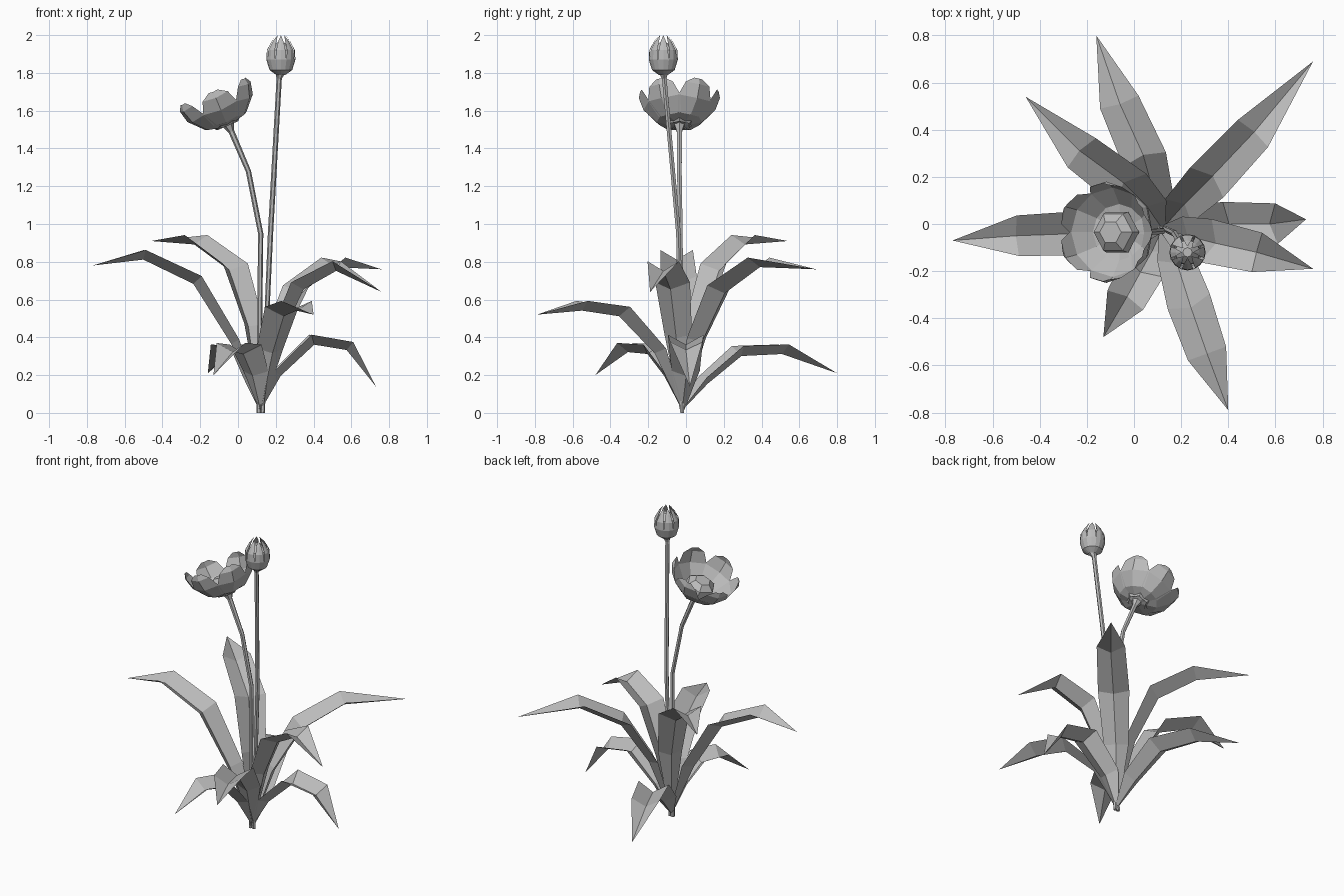
import bpy
from math import sin, cos, pi, radians
from mathutils import Vector, Matrix

cube = bpy.data.objects.get("Cube")
if cube:
    bpy.data.objects.remove(cube, do_unlink=True)

grey = bpy.data.materials.new("plain_grey")
grey.use_nodes = True
colour = (0.5, 0.5, 0.5, 1)
grey.diffuse_color = colour
grey.node_tree.nodes["Principled BSDF"].inputs["Base Color"].default_value = colour


def make(name, verts, faces, matrix=None):
    mesh = bpy.data.meshes.new(name)
    mesh.from_pydata(verts, [], faces)
    if matrix:
        mesh.transform(matrix)
    mesh.materials.append(grey)
    obj = bpy.data.objects.new(name, mesh)
    bpy.context.collection.objects.link(obj)
    return obj


def grid_faces(rows, cols, closed=False):
    """Quads joining consecutive rows of points."""
    faces = []
    for r in range(rows - 1):
        for c in range(cols if closed else cols - 1):
            d = (c + 1) % cols
            faces.append((r * cols + c, r * cols + d, (r + 1) * cols + d, (r + 1) * cols + c))
    return faces


ROOT = Vector((0.12, -0.02, 0.015))


def leaf(name, *points):
    """Folded blade: three points across each station, ending in a tip."""
    path = [ROOT] + [Vector(p) for p in points]
    flat = path[-1] - ROOT
    side = Vector((-flat.y, flat.x, 0)).normalized()
    verts = []
    for i in range(4):
        along = (path[i + 1] - path[max(i - 1, 0)]).normalized()
        up = along.cross(side)
        half = (0.012, 0.075, 0.095, 0.086)[i]
        lift = up * half * 0.5
        verts += [path[i] + side * half + lift, path[i] - lift * 0.2, path[i] - side * half + lift]
    verts.append(path[-1])
    faces = grid_faces(4, 3) + [(9, 10, 12), (10, 11, 12)]
    return make(name, verts, faces)


# Arching leaves around the root
leaf("back_low_leaf", (0.09, 0.11, 0.16), (0.04, 0.29, 0.31), (-0.06, 0.51, 0.32), (-0.16, 0.8, 0.21))
leaf("back_left_leaf", (0.21, 0.08, 0.38), (0.33, 0.2, 0.64), (0.51, 0.39, 0.78), (0.76, 0.69, 0.76))
leaf("back_right_leaf", (0.06, 0.07, 0.46), (-0.04, 0.17, 0.76), (-0.23, 0.31, 0.9), (-0.46, 0.54, 0.91))
leaf("right_leaf", (-0.03, -0.03, 0.37), (-0.23, -0.04, 0.69), (-0.5, -0.05, 0.82), (-0.77, -0.07, 0.78))
leaf("front_low_leaf", (0.08, -0.11, 0.2), (0.03, -0.2, 0.32), (-0.03, -0.31, 0.33), (-0.13, -0.48, 0.2))
leaf("front_leaf", (0.18, -0.16, 0.32), (0.24, -0.35, 0.52), (0.31, -0.55, 0.55), (0.4, -0.79, 0.52))
leaf("left_high_leaf", (0.22, -0.05, 0.4), (0.34, -0.08, 0.66), (0.52, -0.12, 0.76), (0.76, -0.19, 0.64))
leaf("left_low_leaf", (0.22, 0.0, 0.2), (0.4, 0.0, 0.37), (0.58, 0.0, 0.34), (0.73, 0.02, 0.14))


def stem(name, points, radii, sides=6):
    path = [Vector(p) for p in points]
    verts = []
    for i, p in enumerate(path):
        along = (path[min(i + 1, len(path) - 1)] - path[max(i - 1, 0)]).normalized()
        u = Vector((0, 1, 0)).cross(along).normalized()
        v = along.cross(u)
        for k in range(sides):
            a = 2 * pi * k / sides
            verts.append(p + (u * cos(a) + v * sin(a)) * radii[i])
    faces = grid_faces(len(path), sides, True)
    faces += [tuple(reversed(range(sides))), tuple(range(len(verts) - sides, len(verts)))]
    return make(name, verts, faces)


# Stems, flaring slightly under the blooms
stem("flower_stem", [(0.11, -0.02, 0), (0.12, -0.03, 0.95), (0.055, -0.035, 1.28),
                     (-0.035, -0.035, 1.49), (-0.055, -0.035, 1.535)], (0.012, 0.014, 0.014, 0.016, 0.035))
stem("bud_stem", [(0.13, -0.02, 0), (0.172, -0.04, 0.95), (0.218, -0.115, 1.77), (0.225, -0.12, 1.81)],
     (0.012, 0.014, 0.014, 0.03))

# Open flower: six cupped petals on a tilted axis
tilt = Matrix.Translation((-0.055, -0.035, 1.52)) @ Matrix.Rotation(radians(-23), 4, 'Y')
petal_profile = [(0.025, 0.0, 0.015), (0.12, 0.02, 0.068), (0.19, 0.09, 0.098), (0.215, 0.16, 0.072), (0.208, 0.195, 0.025)]
for n in range(6):
    verts = []
    for r, h, w in petal_profile:
        verts += [(r - w * 0.3, -w, h + w * 0.12), (r, 0, h), (r - w * 0.3, w, h + w * 0.12)]
    turn = Matrix.Rotation(radians(30 + 60 * n), 4, 'Z')
    make(f"petal_{n + 1}", verts, grid_faces(5, 3), tilt @ turn)


def dome(name, profile, sides, matrix):
    verts = [(r * cos(2 * pi * k / sides), r * sin(2 * pi * k / sides), h)
             for r, h in profile for k in range(sides)]
    faces = grid_faces(len(profile), sides, True)
    faces.append(tuple(range(len(verts) - sides, len(verts))))
    return make(name, verts, faces, matrix)


# Flower centre
dome("flower_centre", [(0.06, 0.0), (0.1, 0.04), (0.09, 0.085), (0.05, 0.115)], 6, tilt)

# Closed bud: pointed petals with narrow slits between them
bud_place = Matrix.Translation((0.227, -0.12, 1.79))
bud_profile = [(0.025, 0.0, 1.0), (0.06, 0.025, 1.0), (0.077, 0.08, 1.0), (0.074, 0.13, 0.85), (0.05, 0.175, 0.75)]
COUNT = 8
for n in range(COUNT):
    verts = []
    for r, h, w in bud_profile:
        for s in (-1, 0, 1):
            a = 2 * pi * n / COUNT + s * w * pi / COUNT
            verts.append((r * cos(a), r * sin(a), h))
    a = 2 * pi * n / COUNT
    verts.append((0.024 * cos(a), 0.024 * sin(a), 0.21))
    make(f"bud_petal_{n + 1}", verts, grid_faces(5, 3) + [(12, 13, 15), (13, 14, 15)], bud_place)
dome("bud_core", [(0.02, 0.005), (0.06, 0.06), (0.055, 0.13), (0.02, 0.17)], COUNT, bud_place)
